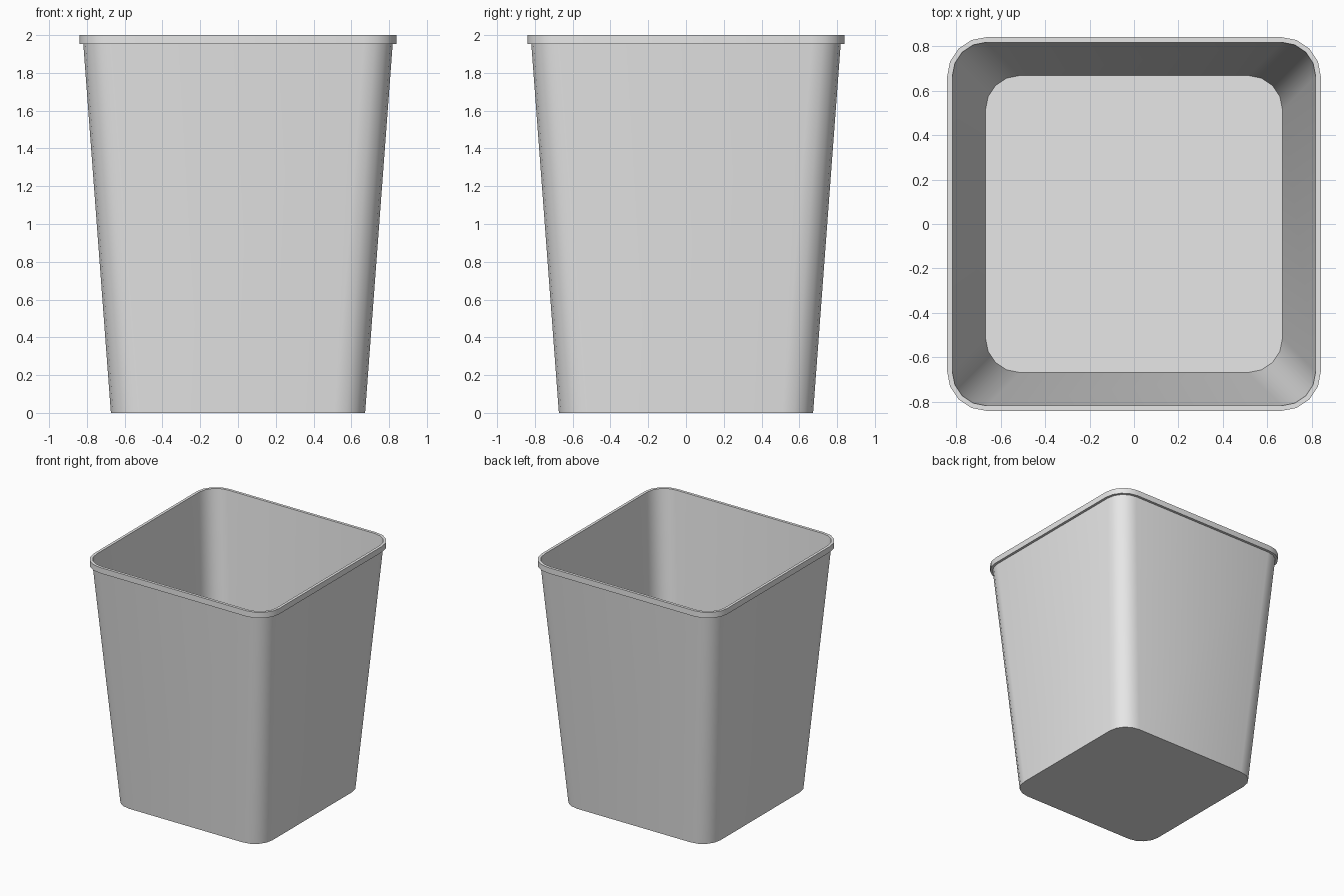
import bpy, bmesh, math

cube = bpy.data.objects.get("Cube")
if cube:
    bpy.data.objects.remove(cube, do_unlink=True)

# Single flat colour
grey = bpy.data.materials.new("light_grey")
grey.use_nodes = True
colour = (0.8, 0.8, 0.8, 1.0)
grey.diffuse_color = colour
grey.node_tree.nodes["Principled BSDF"].inputs["Base Color"].default_value = colour

SEGMENTS = 4  # per rounded corner


def rounded_square(bm, half, centre, z):
    """Ring of vertices; centre is the offset of each corner arc's centre."""
    ring, radius = [], half - centre
    for corner, (sx, sy) in enumerate([(1, 1), (-1, 1), (-1, -1), (1, -1)]):
        for i in range(SEGMENTS + 1):
            a = math.pi / 2 * (corner + i / SEGMENTS)
            ring.append(bm.verts.new((sx * centre + radius * math.cos(a),
                                      sy * centre + radius * math.sin(a), z)))
    return ring


# Profile from the outer base, up over the rim, down to the inner floor:
# half width, corner centre, height
profile = [
    (0.673, 0.513, 0.0),     # outer base
    (0.819, 0.665, 1.953),   # wall under the rim
    (0.840, 0.665, 1.953),   # rim underside
    (0.840, 0.665, 2.0),     # rim top, outer edge
    (0.817, 0.665, 2.0),     # rim top, inner edge
    (0.668, 0.513, 0.006),   # inner floor
]

bm = bmesh.new()
rings = [rounded_square(bm, *p) for p in profile]
for lower, upper in zip(rings, rings[1:]):
    n = len(lower)
    for i in range(n):
        j = (i + 1) % n
        bm.faces.new((lower[i], lower[j], upper[j], upper[i]))
bm.faces.new(list(reversed(rings[0])))  # underside
bm.faces.new(rings[-1])                 # floor seen from inside

mesh = bpy.data.meshes.new("square_bin")
bm.to_mesh(mesh)
bm.free()
mesh.materials.append(grey)
bin_body = bpy.data.objects.new("square_bin", mesh)
bpy.context.collection.objects.link(bin_body)

# Smooth corners, sharp rim and base
bpy.ops.object.select_all(action='DESELECT')
bin_body.select_set(True)
bpy.context.view_layer.objects.active = bin_body
bpy.ops.object.shade_smooth_by_angle(angle=math.radians(35))
